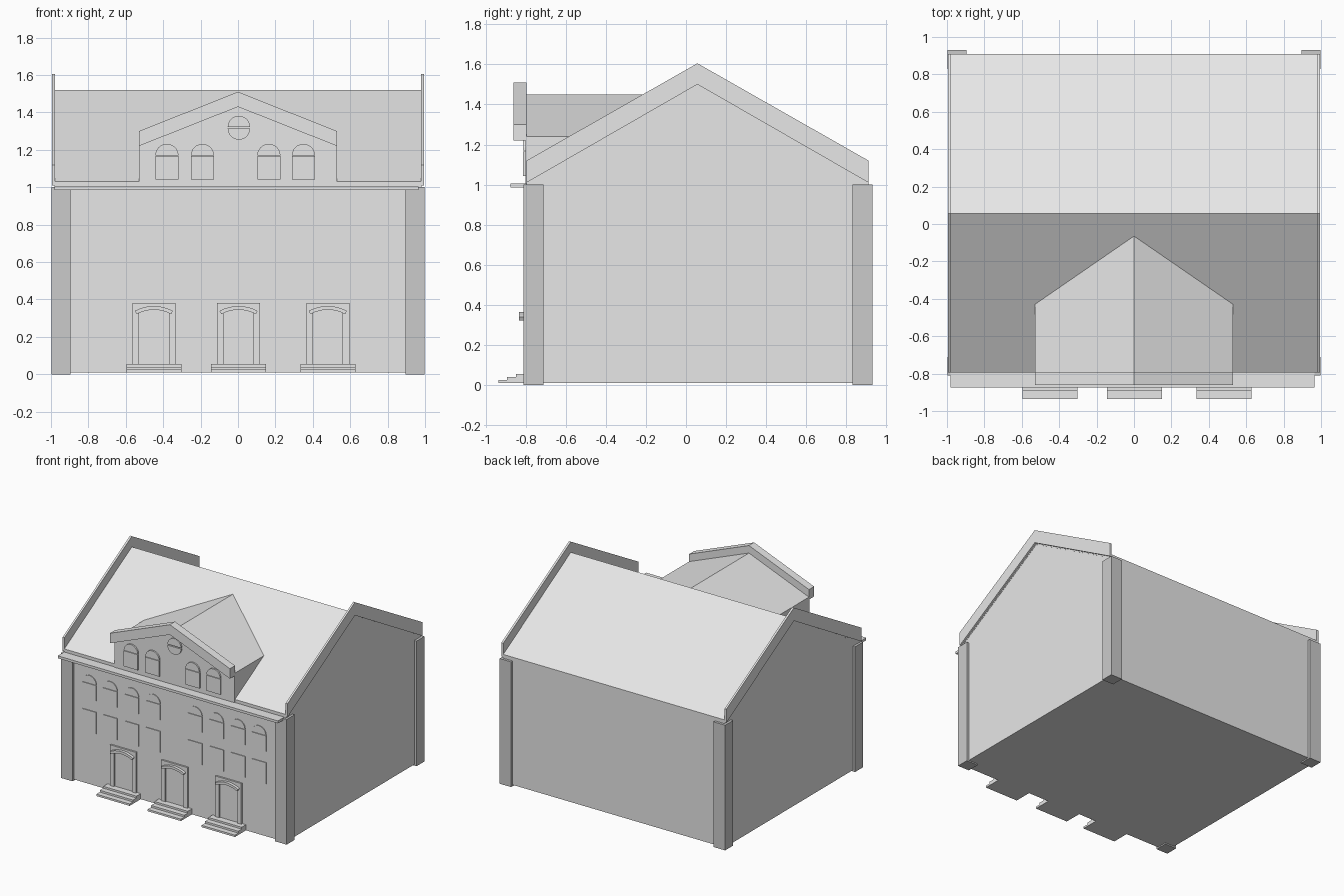
import bpy, bmesh, math

if "Cube" in bpy.data.objects:
    bpy.data.objects.remove(bpy.data.objects["Cube"])


def material(name, value):
    m = bpy.data.materials.new(name)
    m.use_nodes = True
    colour = (value, value, value, 1)
    m.diffuse_color = colour
    m.node_tree.nodes["Principled BSDF"].inputs["Base Color"].default_value = colour
    return m


pale = material("pale grey", 0.8)
dark = material("stone grey", 0.6)


def prism(name, profile, axis, start, end, mat=pale):
    """Extrude a flat profile along x (profile is y, z) or along y (profile is x, z)."""
    bm = bmesh.new()

    def point(p, d):
        return (d, p[0], p[1]) if axis == "x" else (p[0], d, p[1])

    a = [bm.verts.new(point(p, start)) for p in profile]
    b = [bm.verts.new(point(p, end)) for p in profile]
    bm.faces.new(a)
    bm.faces.new(b)
    for i in range(len(a)):
        j = (i + 1) % len(a)
        bm.faces.new((a[i], a[j], b[j], b[i]))
    bmesh.ops.recalc_face_normals(bm, faces=bm.faces)
    mesh = bpy.data.meshes.new(name)
    bm.to_mesh(mesh)
    bm.free()
    mesh.materials.append(mat)
    ob = bpy.data.objects.new(name, mesh)
    bpy.context.collection.objects.link(ob)
    return ob


def box(name, x0, x1, y0, y1, z0, z1, mat=pale):
    return prism(name, [(x0, z0), (x1, z0), (x1, z1), (x0, z1)], "y", y0, y1, mat)


def arc(cx, cz, r, a0, a1, n=12):
    return [(cx + r * math.cos(math.radians(a0 + (a1 - a0) * i / n)),
             cz + r * math.sin(math.radians(a0 + (a1 - a0) * i / n))) for i in range(n + 1)]


FRONT, BACK, RIDGE = -0.795, 0.91, 0.057

# Main walls, roof slab and gable parapets
prism("walls", [(FRONT, 0.01), (BACK, 0.01), (BACK, 1.0), (RIDGE, 1.49), (FRONT, 1.0)],
      "x", -0.978, 0.978)
prism("main_roof", [(FRONT, 1.0), (FRONT, 1.03), (RIDGE, 1.52), (BACK, 1.03),
                    (BACK, 1.0), (RIDGE, 1.49)], "x", -0.98, 0.98)
parapet = [(FRONT, 1.01), (FRONT, 1.12), (RIDGE, 1.605), (BACK, 1.12),
           (BACK, 1.01), (RIDGE, 1.5)]
for side, s in (("left", 1), ("right", -1)):
    prism(side + "_parapet", parapet, "x", s * 0.978, s * 0.994)
    x0, x1 = sorted((s * 0.895, s * 0.997))
    box(side + "_front_pillar", x0, x1, -0.81, -0.71, 0, 1, dark)
    box(side + "_back_pillar", x0, x1, 0.83, 0.93, 0, 1, dark)

# Front cornice
box("cornice", -0.98, 0.965, -0.875, -0.78, 0.985, 1.005)

# Dormer with its pediment
prism("dormer", [(-0.53, 0.99), (0.53, 0.99), (0.53, 1.24), (0, 1.45), (-0.53, 1.24)],
      "y", -0.8, 0.0)
prism("pediment_trim", [(-0.53, 1.22), (-0.53, 1.3), (0, 1.51), (0.53, 1.3),
                        (0.53, 1.22), (0, 1.43)], "y", -0.86, -0.795)


def arched_window(name, cx, z0, wall, proud):
    w, spring = 0.062, z0 + 0.128
    # Lower pane and arched upper pane meet at a thin transom gap
    box(name + "_pane", cx - w, cx + w, wall - proud, wall + 0.01, z0, spring - 0.004)
    prism(name + "_arch", arc(cx, spring, w, 0, 180), "y", wall - proud, wall + 0.01)


# Windows of the main front
for i, x in enumerate((-0.755, -0.57, -0.38, -0.19, 0.18, 0.37, 0.56, 0.745)):
    arched_window(f"upper_window_{i}", x, 0.69, FRONT, 0.006)
    box(f"lower_window_{i}", x - 0.062, x + 0.062, FRONT - 0.006, FRONT + 0.01, 0.43, 0.6)

# Dormer windows
for i, x in enumerate((-0.38, -0.19, 0.165, 0.35)):
    arched_window(f"dormer_window_{i}", x, 1.042, -0.8, 0.012)
prism("round_window_top", arc(0.005, 1.322, 0.06, 0, 180), "y", -0.812, -0.79)
prism("round_window_bottom", arc(0.005, 1.314, 0.06, 180, 360), "y", -0.812, -0.79)

# Doorways: surround, door leaf, arched hood and three steps
for i, x in enumerate((-0.45, 0.003, 0.48)):
    opening = arc(x, 0.18, 0.17, 62, 118, 8)
    surround = ([(x + 0.115, 0.05), (x + 0.115, 0.38), (x - 0.115, 0.38), (x - 0.115, 0.05),
                 (x - 0.08, 0.05)] + opening[::-1] + [(x + 0.08, 0.05)])
    prism(f"door_surround_{i}", surround, "y", -0.809, FRONT)
    box(f"door_{i}", x - 0.08, x + 0.08, -0.798, FRONT + 0.01, 0.05, 0.35)
    hood = arc(x, 0.155, 0.21, 61, 119, 8) + arc(x, 0.155, 0.19, 119, 61, 8)
    prism(f"door_hood_{i}", hood, "y", -0.832, FRONT)
    for k in range(3):
        box(f"door_step_{i}_{k}", x - 0.147, x + 0.147, -0.935 + 0.043 * k, FRONT,
            0.01 + 0.015 * k, 0.025 + 0.015 * k)
